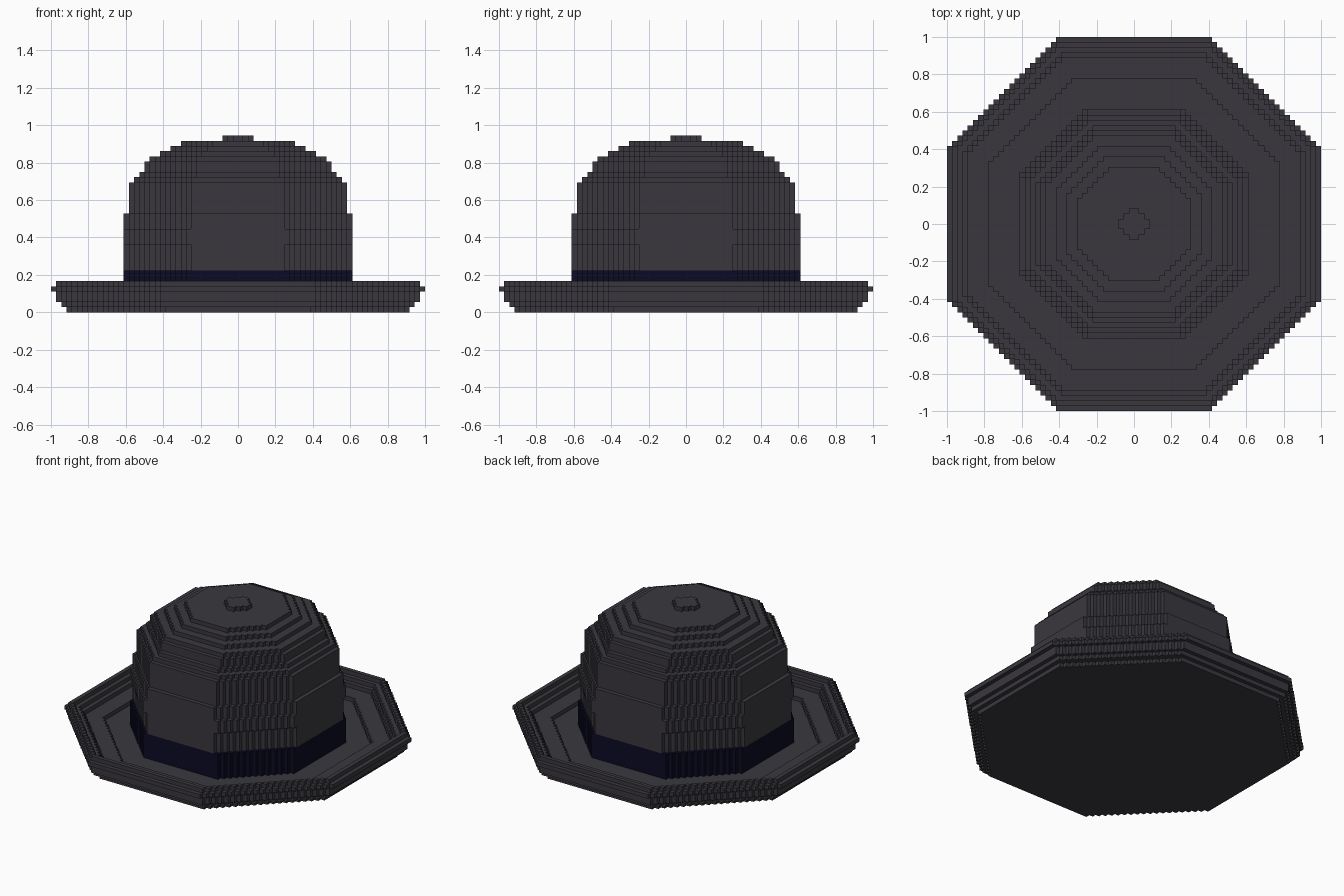
import bpy
import bmesh
import math
from mathutils import Vector

cube = bpy.data.objects.get("Cube")
if cube:
    bpy.data.objects.remove(cube, do_unlink=True)

UNIT = 1 / 36  # edge of one block


def make_material(name, colour):
    mat = bpy.data.materials.new(name)
    mat.use_nodes = True
    mat.diffuse_color = (*colour, 1)
    mat.node_tree.nodes["Principled BSDF"].inputs["Base Color"].default_value = (*colour, 1)
    return mat


charcoal = make_material("charcoal felt", (0.042, 0.039, 0.048))
navy = make_material("navy ribbon", (0.0032, 0.0032, 0.017))


def octagon(half, trim=0):
    """Block columns of a stepped octagon; trim shaves its diagonals."""
    limit = math.floor(half * math.sqrt(2)) - 1 - trim
    columns = set()
    for i in range(half):
        for j in range(min(half, limit - i + 1)):
            columns |= {(i, j), (-1 - i, j), (i, -1 - j), (-1 - i, -1 - j)}
    return columns


def stack(layers):
    """Blocks from (start, end, outer half width, inner half width, trim)."""
    blocks = set()
    for start, end, outer, inner, trim in layers:
        for x, y in octagon(outer, trim) - octagon(inner):
            blocks |= {(x, y, z) for z in range(start, end)}
    return blocks


# Dished brim with an upturned, stepped edge
brim = stack([(0, 1, 33, 0, 0), (1, 2, 34, 0, 0), (2, 3, 35, 28, 0),
              (3, 4, 35, 32, 0), (4, 5, 36, 33, 0), (5, 6, 35, 34, 0)])

# Ribbon around the foot of the crown
band = stack([(2, 8, 22, 0, 0)])

# Crown wall, slightly fuller at mid height, then the dome
crown = stack([(8, 13, 22, 0, 1), (13, 16, 22, 0, 0), (16, 19, 22, 0, 1),
               (19, 25, 21, 0, 0), (25, 26, 20, 0, 0), (26, 27, 19, 0, 0),
               (27, 29, 18, 0, 0), (29, 30, 17, 0, 0), (30, 31, 15, 0, 0),
               (31, 32, 13, 0, 0), (32, 33, 11, 0, 0)])

# Small raised button on top
button = stack([(33, 34, 3, 0, 1)])

parts = [("brim", brim, charcoal), ("hat_band", band, navy),
         ("crown", crown, charcoal), ("top_button", button, charcoal)]
solid = brim | band | crown | button


def build(name, blocks, mat):
    """Mesh only the block faces that are open to the air."""
    bm = bmesh.new()
    corners = {}

    def corner(point):
        key = tuple(round(c) for c in point)
        if key not in corners:
            corners[key] = bm.verts.new(Vector(key) * UNIT)
        return corners[key]

    for block in sorted(blocks):
        for axis in range(3):
            for side in (0, 1):
                step = Vector((0, 0, 0))
                step[axis] = 2 * side - 1
                if tuple(round(c) for c in Vector(block) + step) in solid:
                    continue
                u, v = Vector((0, 0, 0)), Vector((0, 0, 0))
                u[(axis + 1) % 3] = 1
                v[(axis + 2) % 3] = 1
                base = Vector(block)
                base[axis] += side
                ring = [base, base + u, base + u + v, base + v]
                if not side:
                    ring.reverse()
                bm.faces.new([corner(p) for p in ring])
    mesh = bpy.data.meshes.new(name)
    bm.to_mesh(mesh)
    bm.free()
    mesh.materials.append(mat)
    bpy.context.collection.objects.link(bpy.data.objects.new(name, mesh))


for part in parts:
    build(*part)
